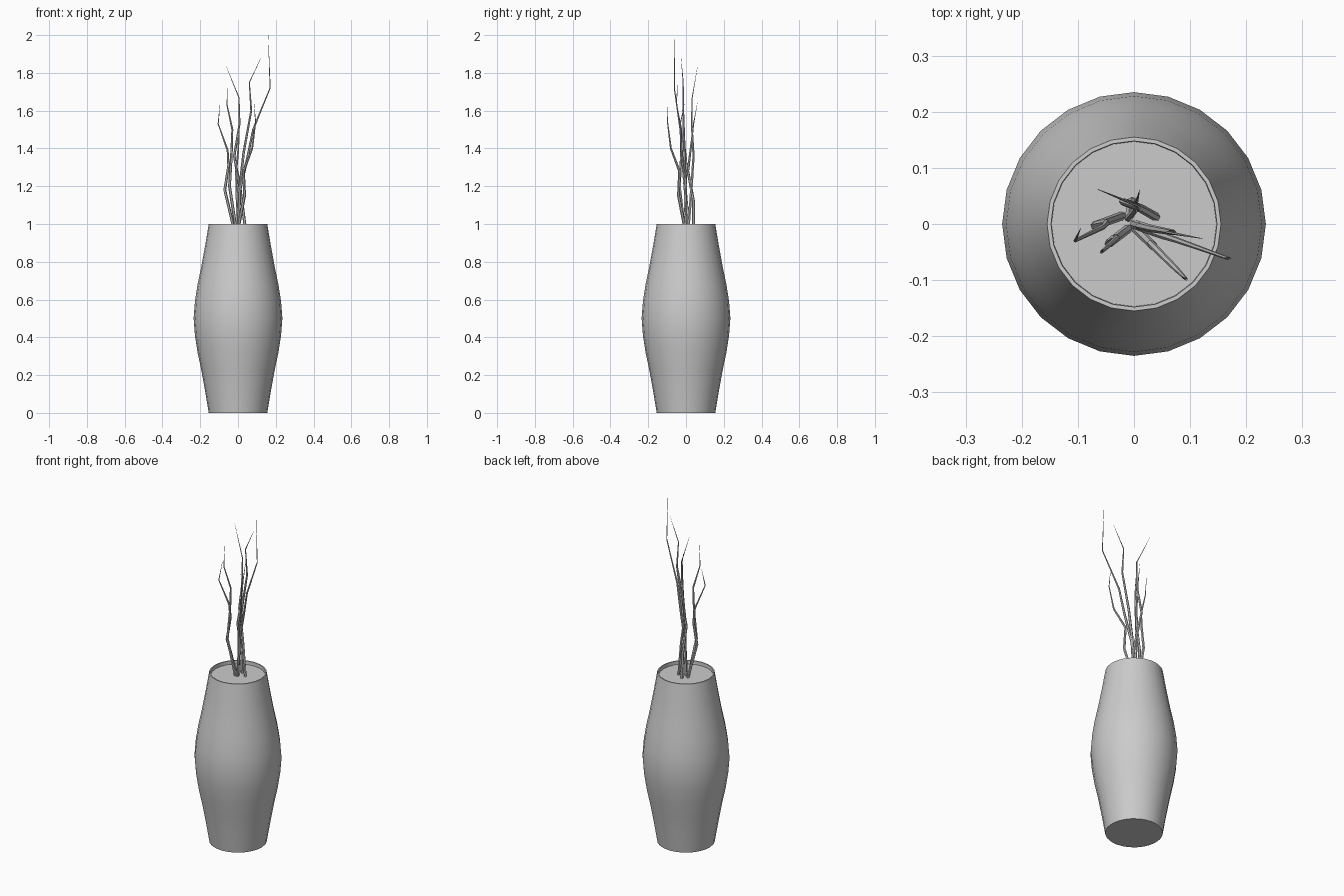
import bpy, bmesh
from math import sin, cos, pi

cube = bpy.data.objects.get("Cube")
if cube:
    bpy.data.objects.remove(cube)


def material(name, value):
    mat = bpy.data.materials.new(name)
    mat.use_nodes = True
    colour = (value, value, value, 1)
    mat.diffuse_color = colour
    mat.node_tree.nodes["Principled BSDF"].inputs["Base Color"].default_value = colour
    return mat


GREY = material("plain grey", 0.6)


def shade(obj, angle):
    bpy.ops.object.select_all(action='DESELECT')
    obj.select_set(True)
    bpy.context.view_layer.objects.active = obj
    bpy.ops.object.shade_smooth_by_angle(angle=angle)


def lathe(name, profile, sides=24):
    """Turn (radius, height) points around z and cap both ends."""
    bm = bmesh.new()
    rings = []
    for r, z in profile:
        rings.append([bm.verts.new((r * cos(2 * pi * i / sides), r * sin(2 * pi * i / sides), z))
                      for i in range(sides)])
    for low, high in zip(rings, rings[1:]):
        for i in range(sides):
            j = (i + 1) % sides
            bm.faces.new((low[i], low[j], high[j], high[i]))
    bm.faces.new(rings[0][::-1])
    bm.faces.new(rings[-1])
    mesh = bpy.data.meshes.new(name)
    bm.to_mesh(mesh)
    bm.free()
    mesh.materials.append(GREY)
    obj = bpy.data.objects.new(name, mesh)
    bpy.context.collection.objects.link(obj)
    shade(obj, pi / 6)


def twig(name, points, radius=0.008):
    """Bent round stem that tapers to a point."""
    curve = bpy.data.curves.new(name, 'CURVE')
    curve.dimensions = '3D'
    curve.bevel_depth = radius
    curve.bevel_resolution = 1
    curve.use_fill_caps = True
    spline = curve.splines.new('POLY')
    spline.points.add(len(points) - 1)
    for i, (point, co) in enumerate(zip(spline.points, points)):
        point.co = (*co, 1)
        point.radius = max(0.06, 1 - (i / (len(points) - 1)) ** 2)
    curve.materials.append(GREY)
    obj = bpy.data.objects.new(name, curve)
    bpy.context.collection.objects.link(obj)
    bpy.ops.object.select_all(action='DESELECT')
    obj.select_set(True)
    bpy.context.view_layer.objects.active = obj
    bpy.ops.object.convert(target='MESH')
    shade(bpy.context.object, pi / 4)


# Vase: barrel outline, thin rim and a sunken filling
half = [(0.155, 0), (0.175, 0.12), (0.195, 0.23), (0.214, 0.32), (0.228, 0.41)]
outline = half + [(0.235, 0.5)] + [(r, 1 - z) for r, z in reversed(half)]
lathe("vase", outline + [(0.148, 1.0), (0.147, 0.98)])

# Dry twigs, each from the filling to its tip
twigs = [
    [(0, 0, .97), (.01, -.005, 1.18), (.05, -.02, 1.35), (.08, -.03, 1.5), (.17, -.062, 1.72), (.16, -.06, 2.0)],
    [(0, 0, .97), (.01, -.003, 1.2), (.03, -.008, 1.38), (.07, -.015, 1.6), (.06, -.015, 1.75), (.122, -.026, 1.88)],
    [(0, -.005, .97), (.035, -.04, 1.15), (.03, -.035, 1.28), (.075, -.08, 1.4), (.093, -.098, 1.54), (.085, -.095, 1.64)],
    [(.04, .012, .97), (.012, .028, 1.18), (-.02, .04, 1.36), (.008, .03, 1.53), (.005, .033, 1.67), (-.065, .062, 1.84)],
    [(-.02, .015, .97), (-.07, -.003, 1.18), (-.05, .002, 1.31), (-.055, -.005, 1.39), (-.105, -.03, 1.53), (-.095, -.008, 1.64)],
    [(-.01, -.008, .97), (-.045, -.035, 1.2), (-.035, -.025, 1.36), (-.03, -.025, 1.5), (-.058, -.05, 1.63), (-.055, -.045, 1.75)],
    [(0, .04, .97), (-.005, .04, 1.12), (-.01, .01, 1.28), (.002, .025, 1.4), (.005, .04, 1.53), (.01, .06, 1.64)],
]
for number, points in enumerate(twigs, 1):
    twig(f"twig_{number}", points)
